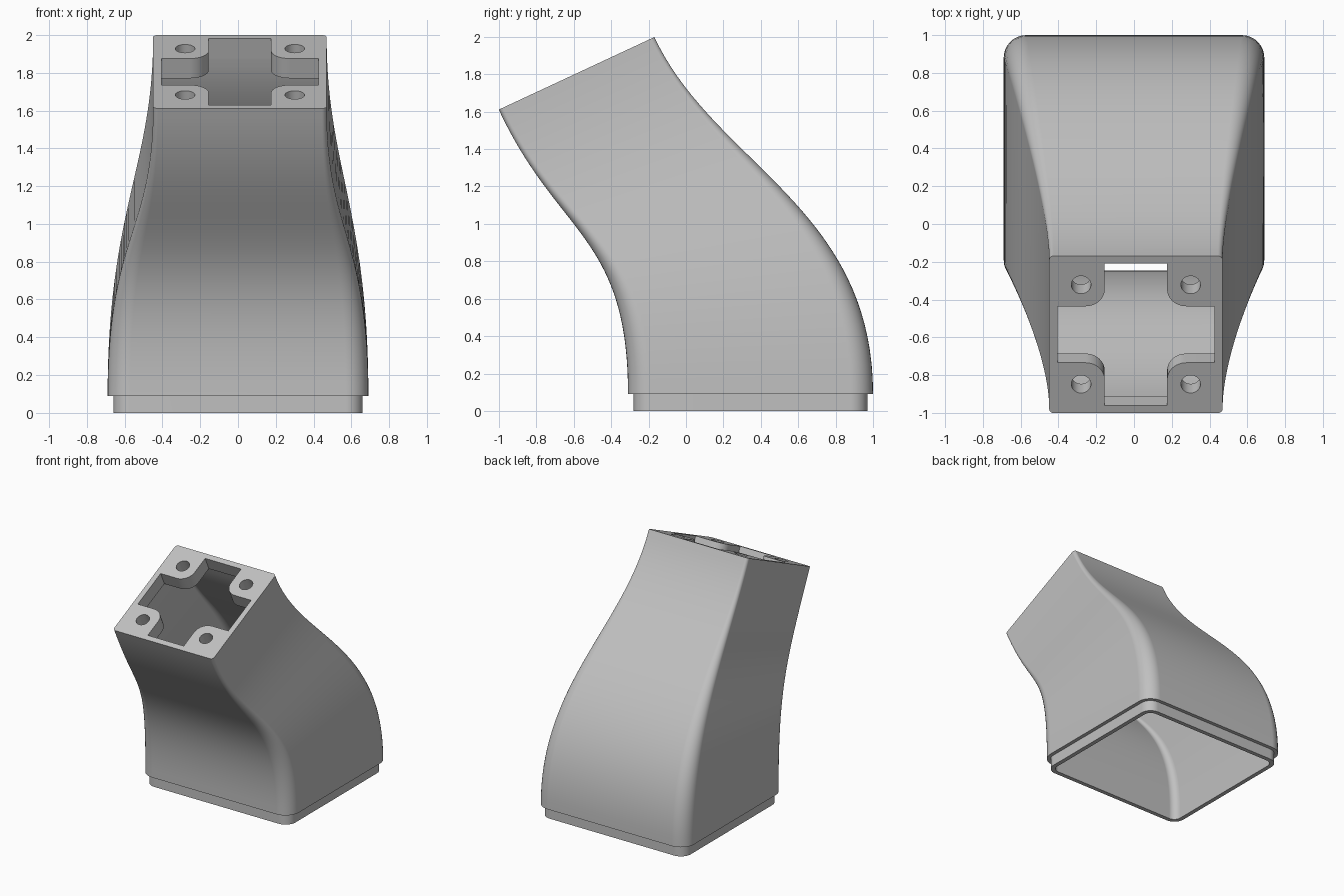
import bpy
import bmesh
from math import sin, cos, pi, radians
from mathutils import Vector

if "Cube" in bpy.data.objects:
    bpy.data.objects.remove(bpy.data.objects["Cube"])

TILT = radians(25)
ALONG = Vector((0, cos(TILT), sin(TILT)))       # depth axis of the tilted top
NORMAL = Vector((0, -sin(TILT), cos(TILT)))     # facing of the tilted top
TOP = Vector((0.01, -0.585, 1.805))             # centre of the tilted top
BASE_Y, BASE_Z = 0.345, 0.09
HALF_X, HALF_Y, HALF_TOP = 0.69, 0.655, 0.459
CORNER, STEPS, SECTIONS = 0.12, 8, 36
CAP = 0.115


def rounded_rect(hx, hy, r):
    """Outline points, counterclockwise."""
    pts = []
    for k, (sx, sy) in enumerate([(1, 1), (-1, 1), (-1, -1), (1, -1)]):
        for i in range(STEPS + 1):
            a = (k + i / STEPS) * pi / 2
            pts.append((sx * (hx - r) + r * cos(a), sy * (hy - r) + r * sin(a)))
    return pts


def on_floor(pts, z):
    return [Vector((x, BASE_Y + y, z)) for x, y in pts]


def on_top(pts, depth):
    return [TOP + Vector((x, 0, 0)) + ALONG * y - NORMAL * depth for x, y in pts]


def sweep(low, high, shorten):
    """Sections of the bent neck, upright below and square to the top above."""
    rings = []
    for k in range(SECTIONS + 1):
        t = k / SECTIONS
        u = 1 - t
        ring = []
        for p, q in zip(low, high):
            back = (p.y - BASE_Y + HALF_Y) / (2 * HALF_Y)
            h1 = p + Vector((0, 0, 0.85 + 0.15 * back))
            h2 = q - NORMAL * (0.75 - shorten)
            ring.append(p * u**3 + h1 * 3 * u * u * t + h2 * 3 * u * t * t + q * t**3)
        rings.append(ring)
    return rings


def add_skin(bm, rings):
    """Closed solid through a stack of equal rings."""
    rows = [[bm.verts.new(p) for p in ring] for ring in rings]
    n = len(rows[0])
    for a, b in zip(rows, rows[1:]):
        for i in range(n):
            j = (i + 1) % n
            bm.faces.new((a[i], a[j], b[j], b[i]))
    bm.faces.new(rows[0][::-1])
    bm.faces.new(rows[-1])


def make_object(name, solids):
    bm = bmesh.new()
    for rings in solids:
        add_skin(bm, rings)
    bmesh.ops.recalc_face_normals(bm, faces=bm.faces[:])
    mesh = bpy.data.meshes.new(name)
    bm.to_mesh(mesh)
    bm.free()
    obj = bpy.data.objects.new(name, mesh)
    bpy.context.collection.objects.link(obj)
    return obj


# Outer body with the stepped lip at the base
lip = rounded_rect(HALF_X - 0.03, HALF_Y - 0.03, CORNER - 0.03)
outline = on_floor(rounded_rect(HALF_X, HALF_Y, CORNER), BASE_Z)
top_outline = on_top(rounded_rect(HALF_TOP, HALF_TOP, 0.025), 0)
body = make_object("neck_body", [
    [on_floor(lip, 0), on_floor(lip, BASE_Z)] + sweep(outline, top_outline, 0)])

# Hollow inside, stopping under the cap
inner = rounded_rect(HALF_X - 0.065, HALF_Y - 0.065, CORNER - 0.06)
inner_top = on_top(rounded_rect(0.421, 0.421, 0.015), CAP)
cavity = make_object("cavity_cutter", [
    [on_floor(inner, -0.1)] + sweep(on_floor(inner, BASE_Z), inner_top, CAP)])

# Cross-shaped opening that leaves four rounded corner bosses
arm, reach, r = 0.165, 0.415, 0.1
quarter = [(reach, arm)]
for i in range(STEPS + 1):
    a = 1.5 * pi - i / STEPS * pi / 2
    quarter.append((arm + r + r * cos(a), arm + r + r * sin(a)))
quarter.append((arm, reach))
cross = []
for k in range(4):
    cross += quarter
    quarter = [(-y, x) for x, y in quarter]
opening = make_object("opening_cutter", [
    [on_top(cross, CAP + 0.03), on_top(cross, -0.05)]])

# Screw holes through the bosses
drills = []
for sx in (-1, 1):
    for sy in (-1, 1):
        circle = [(sx * 0.29 + 0.052 * cos(i * pi / 16),
                   sy * 0.29 + 0.052 * sin(i * pi / 16)) for i in range(32)]
        drills.append([on_top(circle, CAP + 0.04), on_top(circle, -0.05)])
holes = make_object("screw_hole_cutter", drills)

bpy.ops.object.select_all(action='DESELECT')
bpy.context.view_layer.objects.active = body
body.select_set(True)
for cutter in (cavity, opening, holes):
    cut = body.modifiers.new(cutter.name, 'BOOLEAN')
    cut.operation = 'DIFFERENCE'
    cut.solver = 'EXACT'
    cut.object = cutter
    bpy.ops.object.modifier_apply(modifier=cut.name)
    bpy.data.objects.remove(cutter)

# Plain grey finish
grey = bpy.data.materials.new("plain_grey")
grey.use_nodes = True
colour = (0.53, 0.53, 0.53, 1)
grey.diffuse_color = colour
grey.node_tree.nodes["Principled BSDF"].inputs["Base Color"].default_value = colour
body.data.materials.clear()
body.data.materials.append(grey)

# Smooth curves with crisp edges and flat walls
bpy.ops.object.shade_smooth_by_angle(angle=radians(30))
weighted = body.modifiers.new("flat_walls", 'WEIGHTED_NORMAL')
weighted.keep_sharp = True
